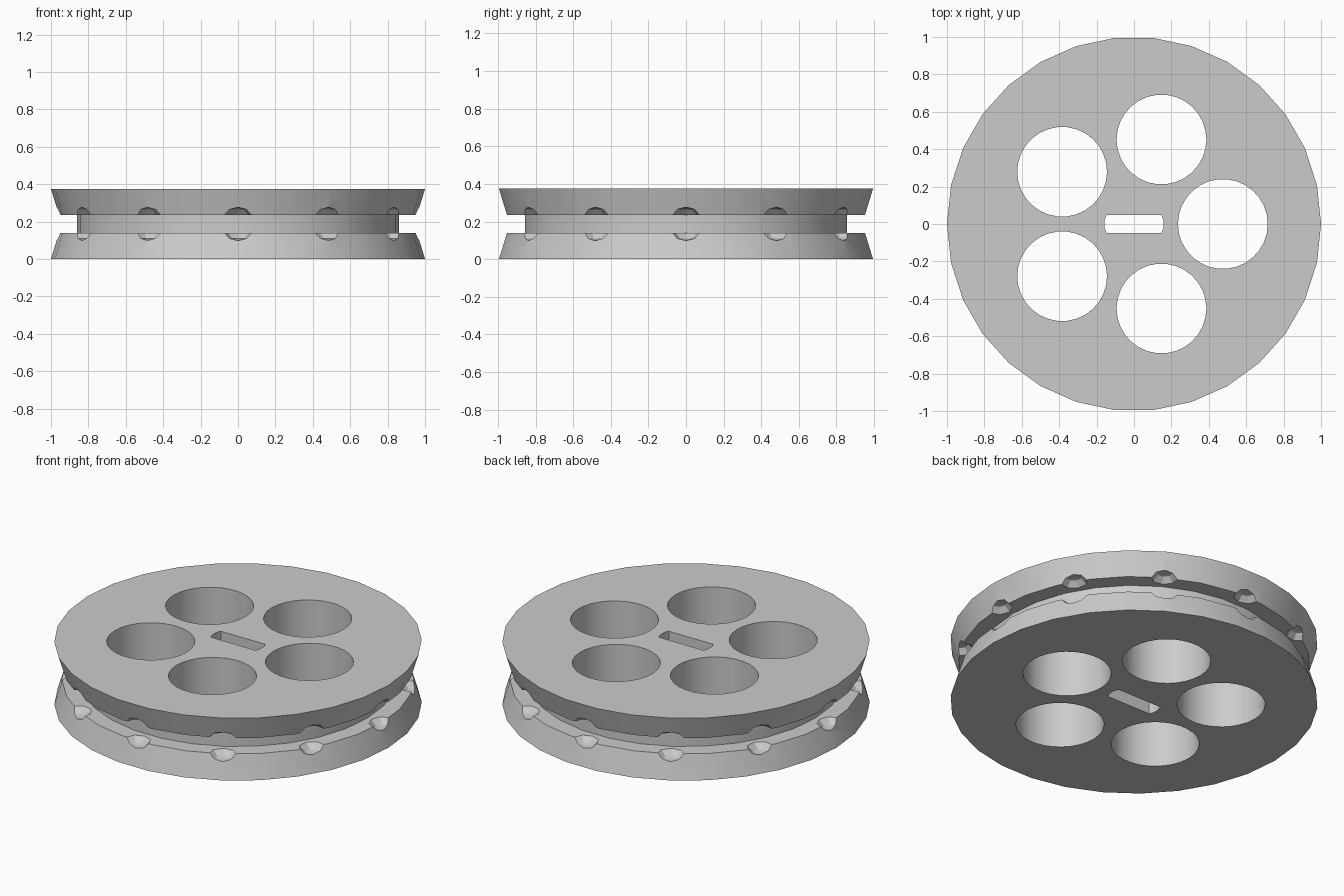
import bpy, bmesh, math
from mathutils import Matrix

if "Cube" in bpy.data.objects:
    bpy.data.objects.remove(bpy.data.objects["Cube"])

HEIGHT, MID, SIDES = 0.375, 0.1875, 30
GROOVE = 0.0475  # half width of the rope groove

grey = bpy.data.materials.new("plain grey")
grey.use_nodes = True
colour = (0.6, 0.6, 0.6, 1)
grey.diffuse_color = colour
grey.node_tree.nodes["Principled BSDF"].inputs["Base Color"].default_value = colour


def new_object(name, bm):
    bmesh.ops.recalc_face_normals(bm, faces=bm.faces)
    mesh = bpy.data.meshes.new(name)
    bm.to_mesh(mesh)
    bm.free()
    mesh.materials.append(grey)
    obj = bpy.data.objects.new(name, mesh)
    bpy.context.collection.objects.link(obj)
    return obj


def prism(bm, points):
    """Upright prism that passes right through the wheel."""
    face = bm.faces.new([bm.verts.new((x, y, -0.1)) for x, y in points])
    top = bmesh.ops.extrude_face_region(bm, geom=[face])["geom"]
    bmesh.ops.translate(bm, vec=(0, 0, HEIGHT + 0.2),
                        verts=[v for v in top if isinstance(v, bmesh.types.BMVert)])


def ring_point(radius, turn):
    return radius * math.cos(turn), radius * math.sin(turn)


# Wheel body: grooved profile swept in rings
profile = [(1, 0), (0.957, MID - GROOVE), (0.86, MID - GROOVE),
           (0.86, MID + GROOVE), (0.957, MID + GROOVE), (1, HEIGHT)]
bm = bmesh.new()
rings = [[bm.verts.new((*ring_point(r, math.tau * i / SIDES), z)) for i in range(SIDES)]
         for r, z in profile]
for low, high in zip(rings, rings[1:]):
    for i in range(SIDES):
        j = (i + 1) % SIDES
        bm.faces.new((low[i], low[j], high[j], high[i]))
bm.faces.new(rings[0])
bm.faces.new(rings[-1])
wheel = new_object("grooved_wheel", bm)

# Five round holes and the central axle slot
bm = bmesh.new()
for k in range(5):
    cx, cy = ring_point(0.475, math.tau * k / 5)
    circle = [ring_point(0.24, math.tau * i / SIDES) for i in range(SIDES)]
    prism(bm, [(cx + x, cy + y) for x, y in circle])
prism(bm, [(0.147, -0.047), (0.158, -0.02), (0.158, 0.02), (0.147, 0.047),
           (-0.147, 0.047), (-0.158, 0.02), (-0.158, -0.02), (-0.147, -0.047)])
holes = new_object("hole_cutter", bm)

# Twelve faceted pits around the groove lips
bm = bmesh.new()
for k in range(12):
    turn = math.tau * k / 12
    place = Matrix.Translation((*ring_point(0.96, turn), MID)) @ Matrix.Rotation(turn, 4, "Z")
    bmesh.ops.create_uvsphere(bm, u_segments=8, v_segments=6, radius=0.09, matrix=place)
pits = new_object("pit_cutter", bm)

# Cut the wheel, then discard the cutters
bpy.context.view_layer.objects.active = wheel
for cutter in (holes, pits):
    cutter.hide_render = True
    cut = wheel.modifiers.new(cutter.name, "BOOLEAN")
    cut.operation, cut.solver, cut.object = "DIFFERENCE", "EXACT", cutter
    bpy.ops.object.modifier_apply(modifier=cut.name)
    bpy.data.objects.remove(cutter)

bpy.ops.object.select_all(action="DESELECT")
wheel.select_set(True)
bpy.ops.object.shade_smooth_by_angle(angle=math.radians(25))
